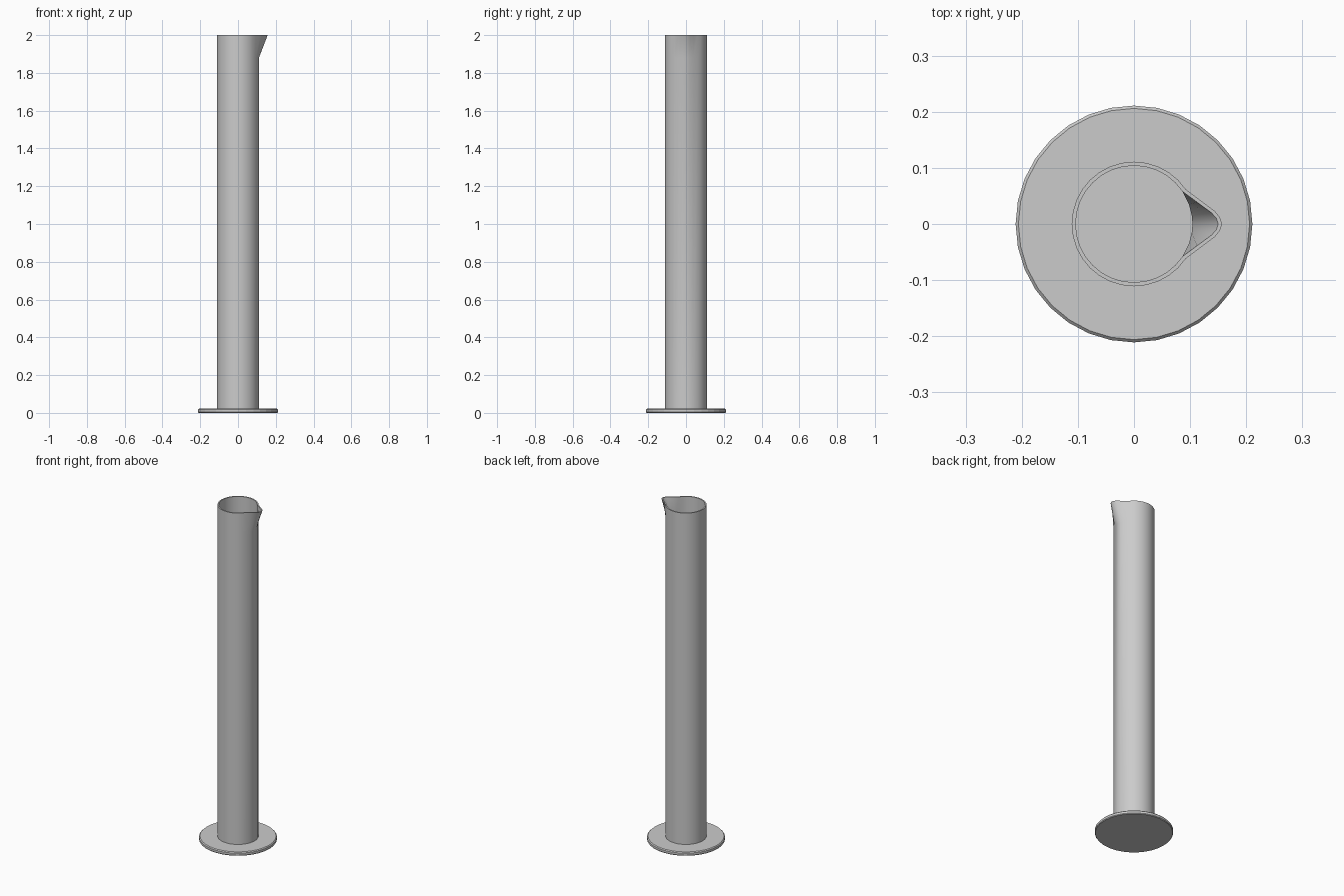
import bpy, bmesh, math

if "Cube" in bpy.data.objects:
    bpy.data.objects.remove(bpy.data.objects["Cube"])


def finish(bm, name, angle):
    bmesh.ops.recalc_face_normals(bm, faces=bm.faces[:])
    mesh = bpy.data.meshes.new(name)
    bm.to_mesh(mesh)
    bm.free()
    obj = bpy.data.objects.new(name, mesh)
    bpy.context.collection.objects.link(obj)
    bpy.ops.object.select_all(action='DESELECT')
    obj.select_set(True)
    bpy.context.view_layer.objects.active = obj
    bpy.ops.object.shade_smooth_by_angle(angle=math.radians(angle))
    return obj


def bridge(bm, a, b):
    n = len(a)
    for i in range(n):
        j = (i + 1) % n
        bm.faces.new((a[i], a[j], b[j], b[i]))


# Foot disc: 32 sides with a small chamfer on its upper rim
SIDES = 32
bm = bmesh.new()
rings = []
for r, z in ((0.208, 0.0), (0.211, 0.004), (0.211, 0.017), (0.206, 0.022)):
    rings.append([bm.verts.new((r * math.cos(2 * math.pi * i / SIDES),
                                r * math.sin(2 * math.pi * i / SIDES), z))
                  for i in range(SIDES)])
for lo, hi in zip(rings, rings[1:]):
    bridge(bm, lo, hi)
bm.faces.new(rings[0])
bm.faces.new(rings[-1])
finish(bm, "foot_disc", 10)


# Rim outline: round wall merging into a pointed pouring lip on +x
def rim(radius, lip):
    half = lip[::-1]
    spout = [(x, -y) for x, y in lip[:0:-1]][::-1]
    wall = [(radius * math.cos(a), radius * math.sin(a))
            for a in (2 * math.pi * i / SIDES for i in range(3, SIDES - 2))]
    return lip + wall + spout[::-1]


def round_off(points, radius):
    return [(radius * x / math.hypot(x, y), radius * y / math.hypot(x, y))
            for x, y in points]


OUTER, INNER = 0.111, 0.104
outer_rim = rim(OUTER, [(0.157, 0), (0.153, 0.012), (0.144, 0.023), (0.118, 0.0425)])
inner_rim = rim(INNER, [(0.150, 0), (0.147, 0.010), (0.138, 0.020), (0.112, 0.039)])

# Hollow tube: outer wall up, over the rim, inner wall down
bm = bmesh.new()
outer_round = round_off(outer_rim, OUTER)
inner_round = round_off(inner_rim, INNER)
loops = [(outer_round, 0.022), (outer_round, 1.88), (outer_rim, 2.0),
         (inner_rim, 2.0), (inner_round, 1.88), (inner_round, 0.022)]
rings = [[bm.verts.new((x, y, z)) for x, y in pts] for pts, z in loops]
for a, b in zip(rings, rings[1:] + rings[:1]):
    bridge(bm, a, b)
finish(bm, "tube_with_spout", 30)
